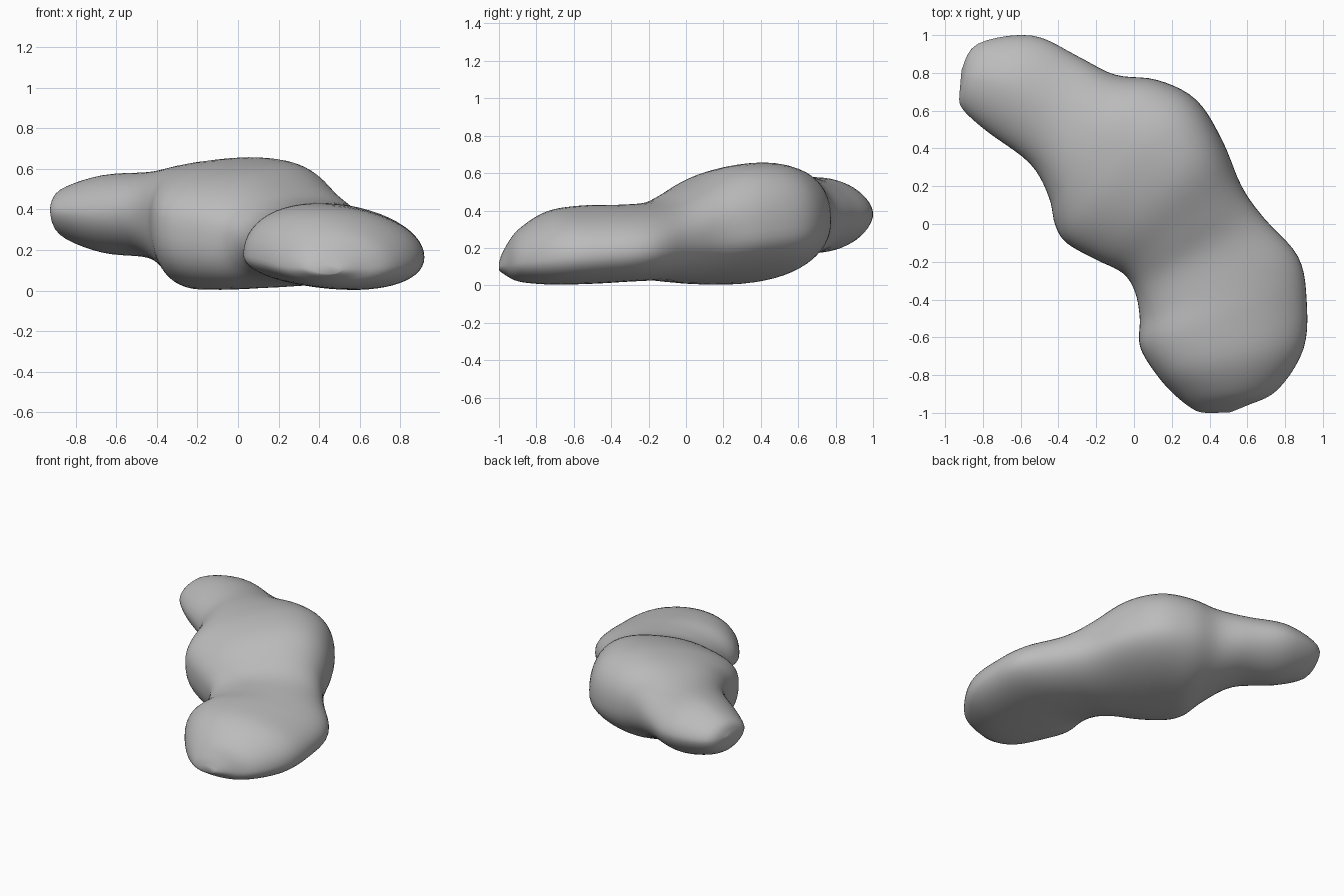
import bpy
import bmesh
import math
from mathutils import Vector

cube = bpy.data.objects.get("Cube")
if cube:
    bpy.data.objects.remove(cube, do_unlink=True)

# Cross-sections from the raised back lobe to the flat front lobe:
# one side (x, y), other side (x, y), edge height, top, bottom,
# roundness (superellipse exponent), lean of the ridge and keel
SECTIONS = [
    (-.925, .68, -.915, .81, .40, .415, .385, 2, 0),
    (-.91, .61, -.83, .955, .39, .50, .27, 1.8, 0),
    (-.78, .49, -.54, 1, .38, .57, .185, 1.8, 0),
    (-.55, .32, -.30, .89, .38, .585, .16, 2, 0),
    (-.45, .14, -.10, .79, .36, .62, .085, 2.2, .08),
    (-.42, 0, .12, .765, .34, .64, .02, 2.3, .16),
    (-.36, -.10, .33, .66, .32, .645, .015, 2.4, .21),
    (-.20, -.19, .47, .44, .29, .61, .02, 2.4, .24),
    (-.06, -.26, .57, .20, .26, .52, .02, 2.3, .14),
    (.005, -.36, .69, .03, .23, .45, .025, 2.2, .03),
    (.03, -.50, .87, -.17, .19, .43, .02, 2.1, -.10),
    (.03, -.65, .915, -.40, .17, .425, .01, 2.1, -.15),
    (.12, -.80, .90, -.66, .15, .395, .005, 2.1, -.12),
    (.22, -.91, .76, -.88, .12, .30, .02, 2, -.05),
    (.32, -.985, .60, -.96, .11, .19, .06, 2, 0),
    (.38, -1, .50, -1, .10, .12, .08, 2, 0),
]
STEPS = 5   # rings between sections
SIDES = 56  # points around each ring


def blend(a, b, c, d, t):
    """Catmull-Rom interpolation between b and c."""
    return b + .5 * t * (c - a + t * (2*a - 5*b + 4*c - d + t * (3*(b - c) + d - a)))


def all_sections():
    last = len(SECTIONS) - 1
    for i in range(last):
        near = [SECTIONS[min(max(k, 0), last)] for k in range(i - 1, i + 3)]
        for s in range(STEPS):
            yield [blend(*column, s / STEPS) for column in zip(*near)]
    yield SECTIONS[last]


def soften(value, roundness):
    return math.copysign(abs(value) ** (2 / roundness), value)


def ring_points(section):
    """Rounded section: ridge leans to one side, keel to the other."""
    ax, ay, bx, by, edge, top, bottom, roundness, lean = section
    a, b = Vector((ax, ay, edge)), Vector((bx, by, edge))
    centre, half = (a + b) / 2, (b - a) / 2
    for k in range(SIDES):
        angle = math.tau * k / SIDES
        across = soften(math.cos(angle), roundness)
        rise = soften(math.sin(angle), roundness)
        if rise > 0:
            height = (top - edge) * (1 + lean * across)
        else:
            height = (edge - bottom) * (1 - lean * across)
        yield centre + half * across + Vector((0, 0, rise * height))


# Loft the body through the rings and close both ends
bm = bmesh.new()
rings = [[bm.verts.new(p) for p in ring_points(s)] for s in all_sections()]
for ring, following in zip(rings, rings[1:]):
    for k in range(SIDES):
        n = (k + 1) % SIDES
        bm.faces.new((ring[k], ring[n], following[n], following[k]))
bm.faces.new(rings[0])
bm.faces.new(rings[-1])
bmesh.ops.recalc_face_normals(bm, faces=bm.faces)
for face in bm.faces:
    face.smooth = True
mesh = bpy.data.meshes.new("lobed_body")
bm.to_mesh(mesh)
bm.free()
body = bpy.data.objects.new("lobed_body", mesh)
bpy.context.collection.objects.link(body)

# Even out the joins between lobes
smooth = body.modifiers.new("soften_joins", "SMOOTH")
smooth.factor = .5
smooth.iterations = 3

# Plain grey surface
grey = bpy.data.materials.new("plain_grey")
grey.use_nodes = True
colour = (.5, .5, .5, 1)
grey.diffuse_color = colour
grey.node_tree.nodes["Principled BSDF"].inputs["Base Color"].default_value = colour
mesh.materials.append(grey)
